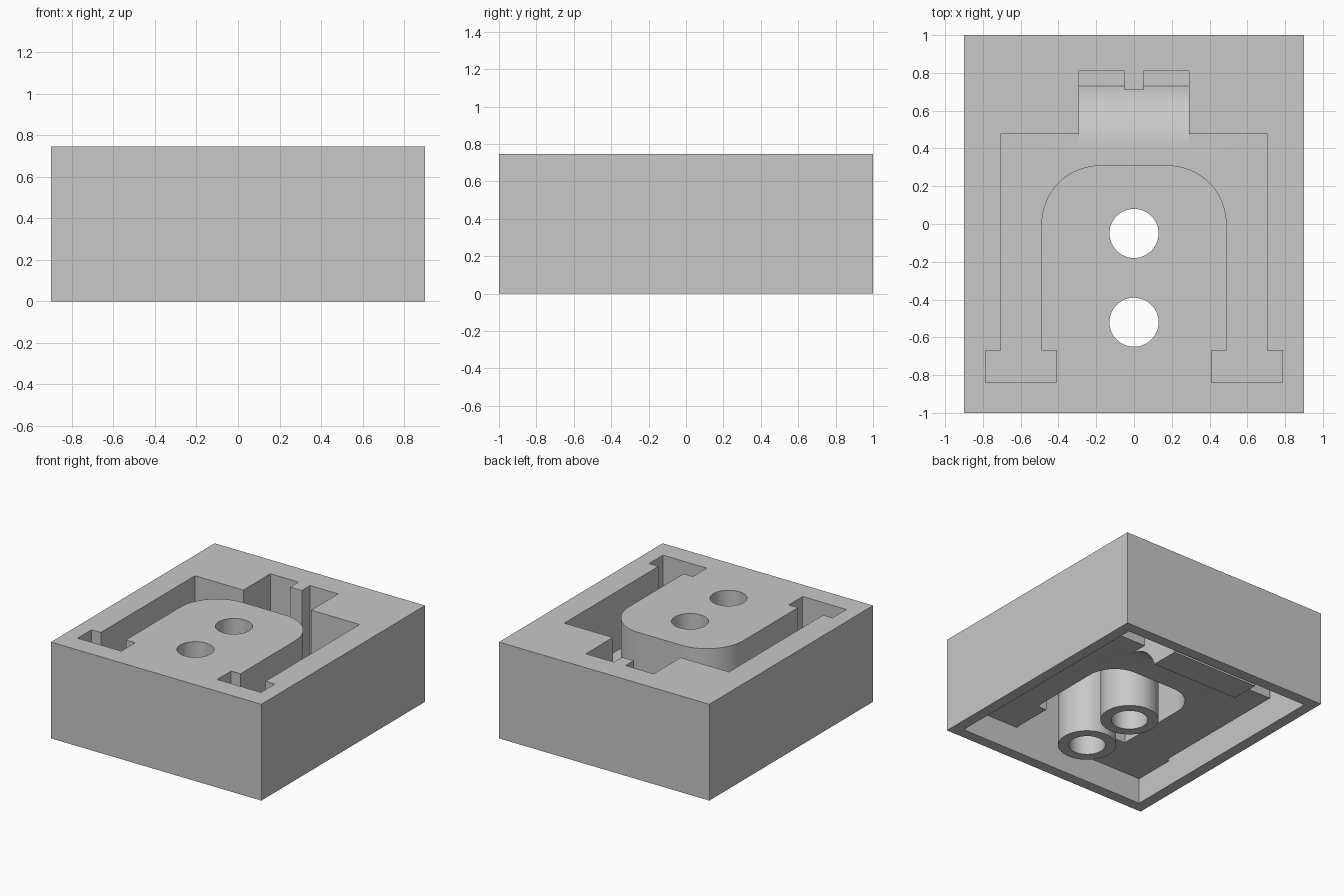
import bpy, bmesh, math

cube = bpy.data.objects.get("Cube")
if cube:
    bpy.data.objects.remove(cube, do_unlink=True)

TOP = 0.745     # height of the block
WALL = 0.085    # thickness of every wall
FLOOR = 0.285   # height of the channel floor

grey = bpy.data.materials.new("plain grey")
grey.use_nodes = True
grey.diffuse_color = (0.58, 0.58, 0.58, 1)
grey.node_tree.nodes["Principled BSDF"].inputs["Base Color"].default_value = (0.58, 0.58, 0.58, 1)


def prism(name, bottom, top):
    """Solid between two matching outlines of 3D points."""
    bm = bmesh.new()
    a = [bm.verts.new(p) for p in bottom]
    b = [bm.verts.new(p) for p in top]
    bm.faces.new(a)
    bm.faces.new(b)
    for i in range(len(a)):
        j = (i + 1) % len(a)
        bm.faces.new((a[i], a[j], b[j], b[i]))
    bmesh.ops.recalc_face_normals(bm, faces=bm.faces)
    mesh = bpy.data.meshes.new(name)
    bm.to_mesh(mesh)
    bm.free()
    mesh.materials.append(grey)
    obj = bpy.data.objects.new(name, mesh)
    bpy.context.collection.objects.link(obj)
    return obj


def upright(name, outline, z0, z1):
    return prism(name, [(x, y, z0) for x, y in outline], [(x, y, z1) for x, y in outline])


def box(name, half_x, y0, y1, z0, z1):
    return upright(name, [(-half_x, y0), (half_x, y0), (half_x, y1), (-half_x, y1)], z0, z1)


def cylinder(name, y, radius, z0, z1, sides=48):
    turns = [2 * math.pi * i / sides for i in range(sides)]
    return upright(name, [(radius * math.cos(t), y + radius * math.sin(t)) for t in turns], z0, z1)


def combine(target, tool, operation):
    """Apply a boolean and discard the tool."""
    mod = target.modifiers.new("combine", "BOOLEAN")
    mod.operation = operation
    mod.solver = "EXACT"
    mod.object = tool
    bpy.context.view_layer.objects.active = target
    bpy.ops.object.modifier_apply(modifier=mod.name)
    bpy.data.objects.remove(tool, do_unlink=True)


def channel(name, grow, z1):
    """Arch-shaped channel with two feet, around the rounded island."""
    g = grow
    half = [(0.705 + g, 0.48 + g), (0.705 + g, -0.67 + g), (0.785 + g, -0.67 + g),
            (0.785 + g, -0.84 - g), (0.41 - g, -0.84 - g), (0.41 - g, -0.67 + g),
            (0.49 - g, -0.67 + g)]
    for i in range(17):
        t = math.pi / 2 * i / 16
        half.append((0.18 + (0.31 - g) * math.cos(t), (0.31 - g) * math.sin(t)))
    return upright(name, half + [(-x, y) for x, y in reversed(half)], FLOOR - g, z1)


def chute(name, grow, z1):
    """Slot behind the channel whose floor curves down toward the back."""
    radius, centre_z, low = 0.372 - grow, FLOOR - 0.372, WALL - grow
    sweep = math.acos((low - centre_z) / radius)
    side = [(0.4 + radius * math.sin(sweep * i / 14), centre_z + radius * math.cos(sweep * i / 14))
            for i in range(15)]
    side += [(0.81 + grow, low), (0.81 + grow, z1), (0.4, z1)]
    w = 0.29 + grow
    return prism(name, [(-w, y, z) for y, z in side], [(w, y, z) for y, z in side])


# Hollow block, open underneath
block = box("mould_block", 0.9, -1, 1, 0, TOP)
combine(block, box("cavity", 0.9 - WALL, WALL - 1, 1 - WALL, -0.1, TOP - WALL), "DIFFERENCE")

# Casing of the channel and chute, and the two tubes
inside_top = TOP - WALL / 2
combine(block, channel("channel_casing", WALL, inside_top), "UNION")
combine(block, chute("chute_casing", WALL, inside_top), "UNION")
for y in (-0.05, -0.52):
    combine(block, cylinder("tube", y, 0.207, 0, inside_top), "UNION")

# Recesses cut from the top, leaving a narrow tab on the chute's back wall
slot = chute("chute_recess", 0, TOP + 0.1)
combine(slot, box("tab", 0.05, 0.71, 0.9, 0, TOP + 0.2), "DIFFERENCE")
combine(block, channel("channel_recess", 0, TOP + 0.1), "DIFFERENCE")
combine(block, slot, "DIFFERENCE")
for y in (-0.05, -0.52):
    combine(block, cylinder("bore", y, 0.13, -0.1, TOP + 0.1), "DIFFERENCE")

# Smooth curves, crisp corners
bpy.ops.object.select_all(action="DESELECT")
block.select_set(True)
bpy.context.view_layer.objects.active = block
bpy.ops.object.shade_smooth_by_angle(angle=math.radians(30))
